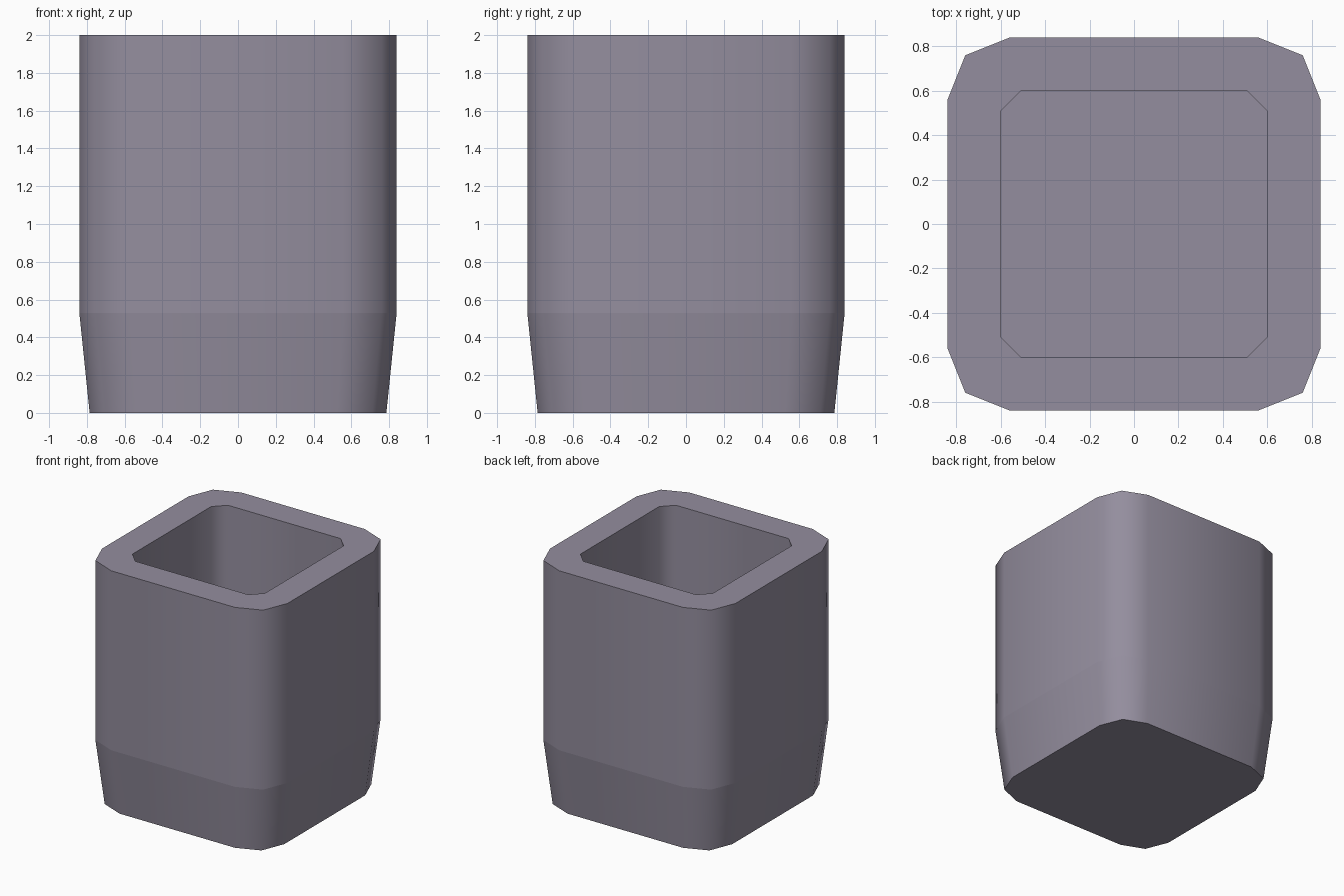
import bpy
import bmesh

cube = bpy.data.objects.get("Cube")
if cube:
    bpy.data.objects.remove(cube, do_unlink=True)

# Material
stone = bpy.data.materials.new("grey_violet")
stone.use_nodes = True
colour = (0.296, 0.270, 0.342, 1)
stone.diffuse_color = colour
stone.node_tree.nodes["Principled BSDF"].inputs["Base Color"].default_value = colour

# One corner of each cross-section, counter-clockwise
OUTER = [(0.84, 0.56), (0.76, 0.76), (0.56, 0.84)]
INNER = [(0.60, 0.51), (0.51, 0.60)]


def ring(bm, corner, z, scale=1.0):
    """Repeat the corner four times around z to make a closed ring."""
    verts = []
    for turn in range(4):
        for x, y in corner:
            for _ in range(turn):
                x, y = -y, x
            verts.append(bm.verts.new((x * scale, y * scale, z)))
    return verts


def loop_edges(bm, verts):
    return [bm.edges.get(p) or bm.edges.new(p)
            for p in zip(verts, verts[1:] + verts[:1])]


def wall(bm, low, high):
    """Join two rings with smooth side faces."""
    n = len(low)
    for i in range(n):
        j = (i + 1) % n
        bm.faces.new((low[i], low[j], high[j], high[i])).smooth = True


bm = bmesh.new()

# Outer shell: tapered foot and straight body
foot = ring(bm, OUTER, 0, 0.935)
waist = ring(bm, OUTER, 0.53)
rim = ring(bm, OUTER, 2)
wall(bm, foot, waist)
wall(bm, waist, rim)
bm.faces.new(foot[::-1])

# Square well with bevelled corners
mouth = ring(bm, INNER, 2)
floor = ring(bm, INNER, 0.3)
wall(bm, mouth, floor)
bm.faces.new(floor)

# Flat rim between the shell and the well
bmesh.ops.triangle_fill(bm, use_beauty=True, normal=(0, 0, 1),
                        edges=loop_edges(bm, rim) + loop_edges(bm, mouth))
bmesh.ops.recalc_face_normals(bm, faces=bm.faces[:])

# Crisp edges around each ring
for verts in (foot, waist, rim, mouth, floor):
    for edge in loop_edges(bm, verts):
        edge.smooth = False

mesh = bpy.data.meshes.new("square_cup")
bm.to_mesh(mesh)
bm.free()
mesh.materials.append(stone)
bpy.context.collection.objects.link(bpy.data.objects.new("square_cup", mesh))
